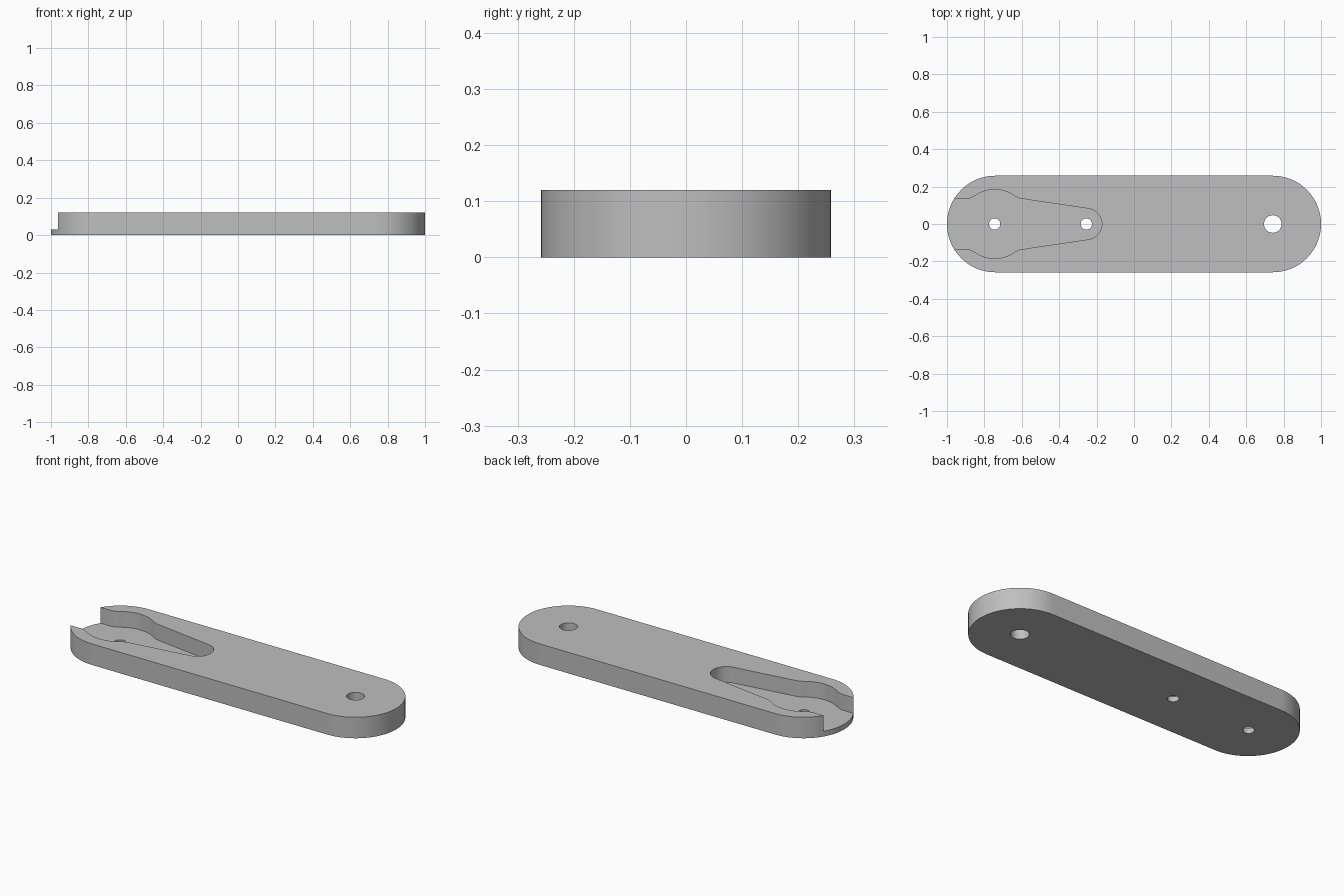
import bpy, bmesh
from math import cos, sin, radians

if "Cube" in bpy.data.objects:
    bpy.data.objects.remove(bpy.data.objects["Cube"])

THICK, FLOOR, END_X, END_R = 0.12, 0.03, 0.742, 0.258
BOLT_X, TIP_X = -0.745, -0.255

grey = bpy.data.materials.new("plain grey")
grey.use_nodes = True
colour = (0.52, 0.52, 0.52, 1)
grey.diffuse_color = colour
grey.node_tree.nodes["Principled BSDF"].inputs["Base Color"].default_value = colour


def arc(cx, radius, start, end, steps):
    """Points on an arc centred on the long axis, angles in degrees."""
    angles = [radians(start + (end - start) * i / steps) for i in range(steps + 1)]
    return [(cx + radius * cos(a), radius * sin(a)) for a in angles]


def prism(name, outline, z0, z1):
    """Extrude a closed outline between two heights."""
    bm = bmesh.new()
    face = bm.faces.new([bm.verts.new((x, y, z0)) for x, y in outline])
    top = bmesh.ops.extrude_face_region(bm, geom=[face])["geom"]
    verts = [v for v in top if isinstance(v, bmesh.types.BMVert)]
    bmesh.ops.translate(bm, verts=verts, vec=(0, 0, z1 - z0))
    bmesh.ops.recalc_face_normals(bm, faces=bm.faces)
    mesh = bpy.data.meshes.new(name)
    bm.to_mesh(mesh)
    bm.free()
    mesh.materials.append(grey)
    obj = bpy.data.objects.new(name, mesh)
    bpy.context.collection.objects.link(obj)
    return obj


# Rounded arm plate
plate = prism("arm_plate", arc(END_X, END_R, -90, 90, 48) + arc(-END_X, END_R, 90, 270, 48),
              0, THICK)

# Recess: rounded tip, tapered flank, filleted bulge, open end channel
half = arc(TIP_X, 0.083, 0, 81.6, 16)
half += [(-0.595, 0.134), (-0.612, 0.137), (-0.626, 0.143)]
half += arc(BOLT_X, 0.184, 55, 125, 20)
half += [(-0.864, 0.143), (-0.878, 0.137), (-0.895, 0.134), (-1.1, 0.134)]
mirrored = [(x, -y) for x, y in reversed(half[1:])]
cutters = [prism("recess_cutter", half + mirrored, FLOOR, THICK + 0.1)]

# Through holes
for name, x, radius in (("bolt_hole", BOLT_X, 0.03), ("tip_hole", TIP_X, 0.03),
                        ("pivot_hole", END_X, 0.047)):
    cutters.append(prism(name + "_cutter", arc(x, radius, 0, 360, 40)[:-1], -0.1, THICK + 0.1))

# Cut the plate, then discard the cutters
bpy.context.view_layer.objects.active = plate
for cutter in cutters:
    cutter.hide_render = True
    mod = plate.modifiers.new(cutter.name, "BOOLEAN")
    mod.operation, mod.solver, mod.object = "DIFFERENCE", "EXACT", cutter
    bpy.ops.object.modifier_apply(modifier=mod.name)
    bpy.data.objects.remove(cutter)

bpy.ops.object.select_all(action="DESELECT")
plate.select_set(True)
bpy.ops.object.shade_smooth_by_angle(angle=radians(30))
